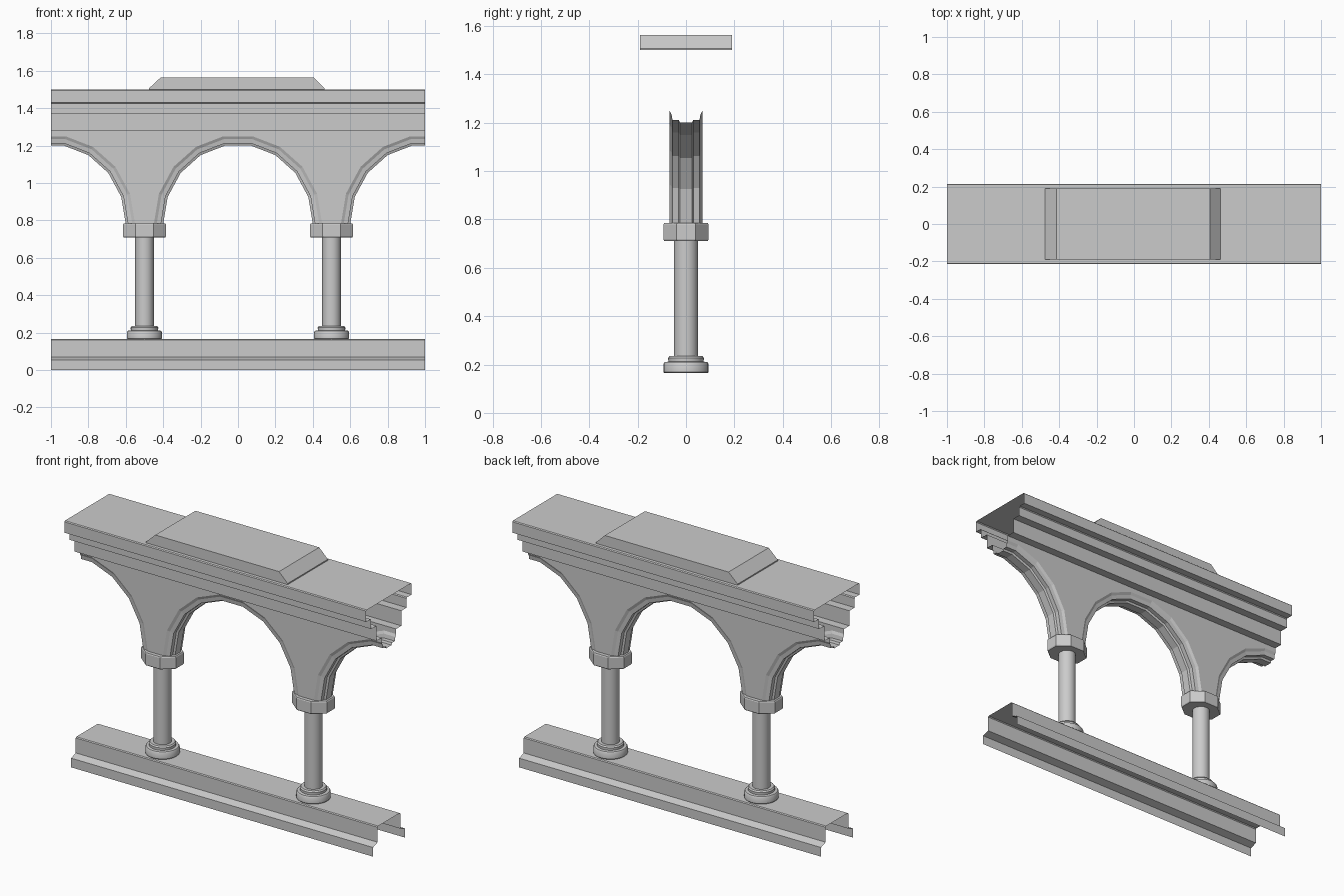
import bpy, bmesh, math

if "Cube" in bpy.data.objects:
    bpy.data.objects.remove(bpy.data.objects["Cube"])


def make_object(name, verts, faces, smooth=False):
    bm = bmesh.new()
    vs = [bm.verts.new(v) for v in verts]
    for f in faces:
        bm.faces.new([vs[i] for i in f])
    bmesh.ops.remove_doubles(bm, verts=bm.verts, dist=0.0005)
    bmesh.ops.recalc_face_normals(bm, faces=bm.faces)
    mesh = bpy.data.meshes.new(name)
    bm.to_mesh(mesh)
    bm.free()
    ob = bpy.data.objects.new(name, mesh)
    bpy.context.collection.objects.link(ob)
    if smooth:
        bpy.ops.object.select_all(action='DESELECT')
        bpy.context.view_layer.objects.active = ob
        ob.select_set(True)
        bpy.ops.object.shade_smooth_by_angle(angle=math.radians(35))
    return ob


def extrude_x(name, half):
    """Open shell: half profile of (y, z) mirrored in y and run along x."""
    prof = half + [(-y, z) for y, z in reversed(half)]
    n = len(prof)
    verts = [(x, y, z) for x in (-1, 1) for y, z in prof]
    make_object(name, verts, [(i, i + 1, n + i + 1, n + i) for i in range(n - 1)])


def lathe(name, cx, prof, sides, sx=1, sy=1, turn=0, smooth=True):
    """Capped turned part from (radius, z) points."""
    verts, faces = [], []
    for r, z in prof:
        for k in range(sides):
            a = 2 * math.pi * (k + turn) / sides
            verts.append((cx + r * sx * math.cos(a), r * sy * math.sin(a), z))
    for j in range(len(prof) - 1):
        for k in range(sides):
            m = (k + 1) % sides
            faces.append((j * sides + k, j * sides + m,
                          (j + 1) * sides + m, (j + 1) * sides + k))
    top = (len(prof) - 1) * sides
    faces += [tuple(range(sides)), tuple(range(top, top + sides))]
    make_object(name, verts, faces, smooth)


# Plinth and stepped cornice, open at the ends and hollow inside
extrude_x("plinth", [(0.15, 0), (0.15, 0.055), (0.107, 0.07),
                     (0.107, 0.16), (0.102, 0.165)])
extrude_x("cornice", [(0.068, 1.28), (0.118, 1.28), (0.118, 1.37), (0.168, 1.37),
                      (0.168, 1.425), (0.173, 1.43), (0.215, 1.43),
                      (0.215, 1.495), (0.21, 1.5)])

# Arches: recessed moulding swept over faceted arcs, plus spandrel walls
SPRING, TOP = 0.78, 1.28
half = [(0.05, 0.068), (0.035, 0.06), (0.012, 0.056), (0.012, 0.03), (0, 0.025)]
section = half + [(d, -y) for d, y in reversed(half)]


def arch_point(d, deg):
    a = math.radians(min(deg, 80))
    x = 0 if deg == 90 else (0.4 + d) * math.cos(a)
    return x, SPRING + (0.42 + d) * math.sin(a) / math.sin(math.radians(80))


verts, faces = [], []
angles = [90, 80, 60, 40, 20, 0]
for side in (1, -1):
    for place in (lambda x: x, lambda x: 1 - x):
        rows = []
        for deg in angles:
            row = []
            for d, y in section:
                x, z = arch_point(d, deg)
                row.append((side * place(x), y, z))
            x = row[0][0]
            rows.append([(x, 0.068, TOP)] + row + [(x, -0.068, TOP)])
        start, w = len(verts), len(rows[0])
        verts += [v for r in rows for v in r]
        for i in range(len(rows) - 1):
            for j in range(w - 1):
                a = start + i * w + j
                faces.append((a, a + 1, a + w + 1, a + w))
        # wall strip between the last arch edge and the column axis
        x = rows[-1][0][0]
        for y in (0.068, -0.068):
            b = len(verts)
            verts += [(x, y, SPRING), (side * 0.5, y, SPRING),
                      (side * 0.5, y, TOP), (x, y, TOP)]
            faces.append((b, b + 1, b + 2, b + 3))
make_object("arcade_wall", verts, faces)

# Columns: moulded base, round shaft, octagonal capital
k8 = 1 / math.cos(math.pi / 8)
for cx, tag in ((-0.5, "left"), (0.5, "right")):
    lathe("column_base_" + tag, cx,
          [(0.09, 0.165), (0.094, 0.17), (0.094, 0.202), (0.089, 0.21),
           (0.073, 0.212), (0.074, 0.227), (0.068, 0.235)], 24)
    lathe("column_shaft_" + tag, cx, [(0.05, 0.23), (0.05, 0.715)], 16)
    lathe("capital_" + tag, cx,
          [(0.97 * k8, 0.71), (k8, 0.716), (k8, 0.779), (0.97 * k8, 0.785)],
          8, 0.115, 0.093, 0.5, smooth=False)

# Raised coping block with sloped ends
outline = [(-0.475, 1.5), (-0.475, 1.507), (-0.415, 1.563),
           (0.405, 1.563), (0.462, 1.507), (0.462, 1.5)]
n = len(outline)
verts = [(x, y, z) for y in (-0.19, 0.19) for x, z in outline]
faces = [tuple(range(n)), tuple(range(n, 2 * n))]
faces += [(i, (i + 1) % n, n + (i + 1) % n, n + i) for i in range(n)]
make_object("coping_block", verts, faces)
